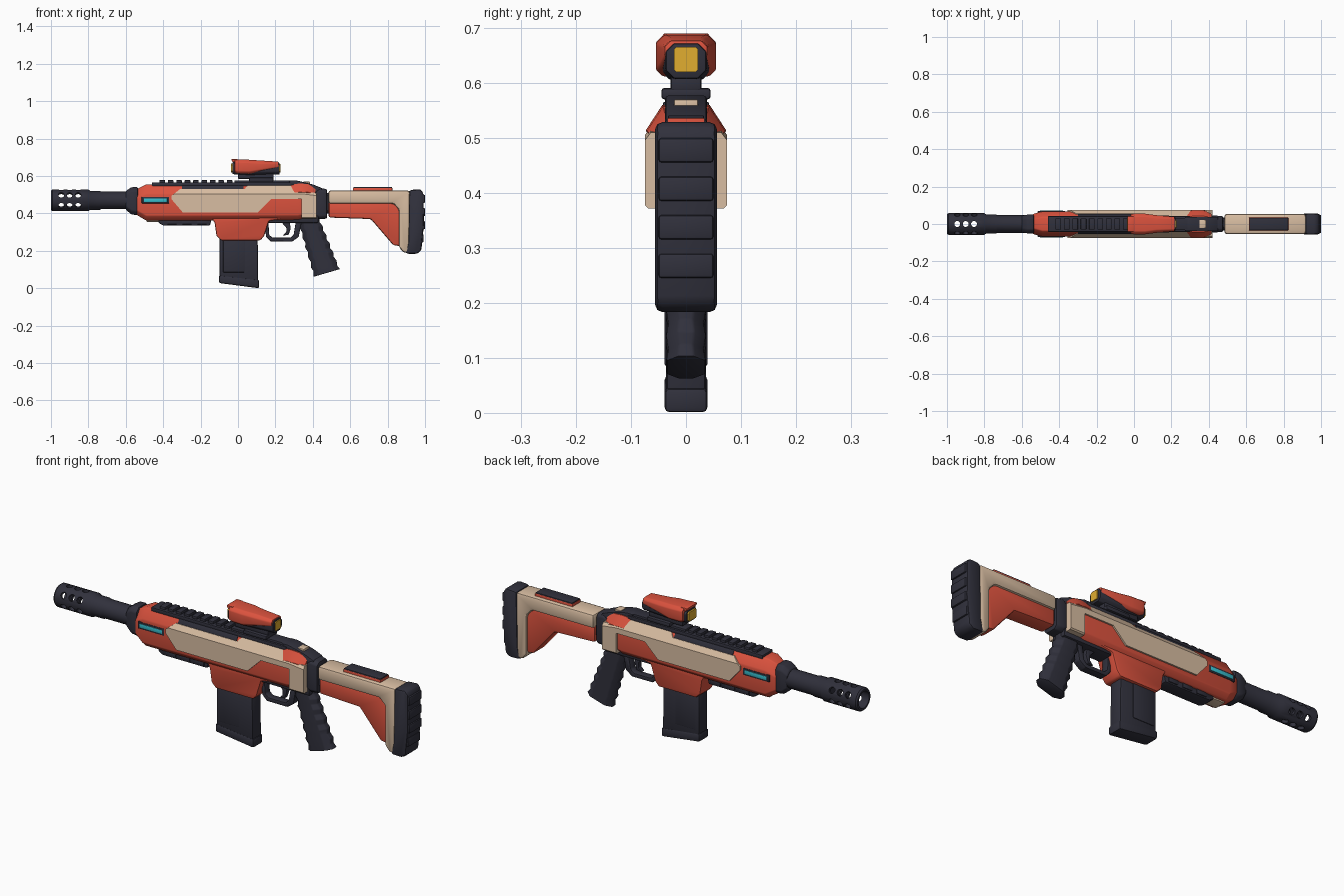
import bpy, bmesh, math
from mathutils import Vector

cube = bpy.data.objects.get("Cube")
if cube:
    bpy.data.objects.remove(cube, do_unlink=True)


def material(name, rgb):
    m = bpy.data.materials.new(name)
    m.use_nodes = True
    m.diffuse_color = (*rgb, 1)
    m.node_tree.nodes["Principled BSDF"].inputs["Base Color"].default_value = (*rgb, 1)
    return m


RED = material("orange red", (0.71, 0.085, 0.048))
CREAM = material("cream", (0.69, 0.51, 0.36))
DARK = material("dark slate", (0.03, 0.03, 0.045))
TEAL = material("teal", (0.04, 0.52, 0.62))
YELLOW = material("amber lens", (0.75, 0.42, 0.03))


def finish(ob):
    """Apply the modifiers, then smooth with sharp edges kept."""
    dg = bpy.context.evaluated_depsgraph_get()
    mesh = bpy.data.meshes.new_from_object(ob.evaluated_get(dg))
    ob.modifiers.clear()
    ob.data = mesh
    mesh.shade_smooth()
    mesh.set_sharp_from_angle(angle=math.radians(35))
    return ob


def loft(name, rings, mat, bevel=0.0):
    """Skin a closed solid over a list of equal rings."""
    bm = bmesh.new()
    loops = [[bm.verts.new(p) for p in ring] for ring in rings]
    n = len(loops[0])
    for a, b in zip(loops, loops[1:]):
        for i in range(n):
            j = (i + 1) % n
            bm.faces.new((a[i], a[j], b[j], b[i]))
    bm.faces.new(loops[0][::-1])
    bm.faces.new(loops[-1])
    bmesh.ops.recalc_face_normals(bm, faces=bm.faces)
    mesh = bpy.data.meshes.new(name)
    bm.to_mesh(mesh)
    bm.free()
    mesh.materials.append(mat)
    ob = bpy.data.objects.new(name, mesh)
    bpy.context.collection.objects.link(ob)
    if bevel:
        mod = ob.modifiers.new("Bevel", "BEVEL")
        mod.width, mod.segments = bevel, 2
        mod.limit_method, mod.angle_limit = "ANGLE", math.radians(30)
    return finish(ob)


def prism(name, outline, w, mat, bevel=0.0):
    """Side outline in x and z, given thickness 2w across y."""
    return loft(name, [[(x, y, z) for x, z in outline] for y in (-w, w)], mat, bevel)


def box(name, x0, x1, z0, z1, w, mat, bevel=0.0):
    return prism(name, [(x0, z0), (x1, z0), (x1, z1), (x0, z1)], w, mat, bevel)


def section(x, z0, z1, w, c=0.015, ty=None, tz=None):
    """Chamfered cross-section at x, with its own upper chamfer if wanted."""
    ty, tz = ty or c, tz or c
    half = [(w - c, z0), (w, z0 + c), (w, z1 - tz), (w - ty, z1)]
    return [(x, y, z) for y, z in half] + [(x, -y, z) for y, z in half[::-1]]


def circle(c, axis, r, n=24):
    axis = Vector(axis).normalized()
    u = axis.orthogonal().normalized()
    v = axis.cross(u)
    return [Vector(c) + r * (math.cos(t) * u + math.sin(t) * v)
            for t in (2 * math.pi * i / n for i in range(n))]


def boolean(ob, cutter, operation):
    mod = ob.modifiers.new("Cut", "BOOLEAN")
    mod.object, mod.operation, mod.solver = cutter, operation, "EXACT"
    finish(ob)
    bpy.data.objects.remove(cutter, do_unlink=True)


# Barrel and hollow muzzle with six rows of vents
AXIS = 0.47
barrel = [(-.5, .047), (-.73, .047), (-.74, .051), (-.79, .051), (-.80, .058), (-.992, .058),
          (-1, .052), (-1, .042), (-.82, .042)]
muzzle = loft("barrel", [circle((x, 0, AXIS), (1, 0, 0), r) for x, r in barrel], DARK)
for x in (-.945, -.90, -.855):
    for k in range(3):
        a = math.radians(30 + 60 * k)
        d = Vector((0, math.cos(a), math.sin(a)))
        c = Vector((x, 0, AXIS))
        drill = loft("vent_cutter", [circle(c + s * d, d, .016, 12) for s in (-.1, .1)], DARK)
        drill.hide_render = True
        boolean(muzzle, drill, "DIFFERENCE")
loft("front_collar", [section(-.60, .42, .52, .045, .02), section(-.57, .395, .54, .05, .02),
                      section(-.535, .39, .54, .05, .02)], DARK, .006)

# Receiver body
stations = [(-.542, .392, .53, .053), (-.49, .362, .555, .067),
            (.32, .365, .555, .067), (.41, .385, .53, .06)]
loft("body", [section(x, a, b, w, .025, .03, .05) for x, a, b, w in stations], RED, .005)
loft("rear_shoulder", [section(.27, .505, .553, .068, .004, .03, .046),
                       section(.33, .51, .56, .073, .004, .03, .046),
                       section(.375, .51, .557, .072, .004, .03, .046),
                       section(.415, .495, .532, .06, .004, .025, .03)], RED, .003)

# Raised side panels follow the body shape
panel = loft("side_panels", [section(x, .366, b, .075, .012, .034, .046)
                             for x, b in ((-.4, .551), (.34, .551), (.43, .54))], CREAM)
outline = [(-.355, .495), (-.31, .53), (.035, .53), (.07, .57), (.295, .57), (.33, .517), (.42, .51),
           (.42, .372), (.34, .372), (.34, .478), (.18, .478), (.105, .405), (-.295, .405),
           (-.355, .475)]
cutter = prism("panel_cutter", outline, .2, CREAM)
cutter.hide_render = True
boolean(panel, cutter, "INTERSECT")
loft("panel_top_slot", [section(x, .528, .551, .0545, .002, .013, .019) for x in (-.3, .03)], DARK)

# Glowing side slots
box("light_slot_frame", -.515, -.368, .454, .489, .069, DARK, .002)
box("light_slot", -.503, -.378, .462, .481, .071, TEAL, .001)
box("chin_plate", -.49, -.42, .355, .375, .03, CREAM, .004)

# Magazine well, magazine and lower frame
prism("magazine_well", [(-.16, .41), (.33, .41), (.33, .385), (.165, .36), (.14, .28), (.12, .256),
                        (-.09, .256), (-.115, .28), (-.125, .35)], .052, RED, .008)
prism("magazine", [(-.098, .28), (.105, .28), (.108, .03), (-.098, .05)], .036, DARK, .009)
prism("magazine_base", [(-.102, .07), (.113, .045), (.113, 0), (-.102, .028)], .039, DARK, .009)
box("magazine_side_rib", -.08, .035, .085, .27, .039, DARK, .004)
box("lower_frame", .14, .43, .35, .392, .042, DARK, .008)

# Trigger and guard
prism("trigger_guard", [(.14, .36), (.15, .275), (.175, .25), (.29, .25), (.325, .275), (.34, .36),
                        (.31, .36), (.297, .285), (.28, .27), (.185, .27), (.167, .285), (.162, .36)],
      .02, DARK, .004)
prism("trigger", [(.225, .36), (.275, .36), (.282, .32), (.27, .285), (.24, .282),
                  (.258, .3), (.258, .325)], .012, DARK, .003)

# Ribbed pistol grip, leaning back
rings = []
count = 13
for i in range(count):
    t = i / (count - 1)
    c = Vector((.375 + .1 * t, 0, .375 - .293 * t))
    along = Vector((.96, 0, .05 + .23 * t)).normalized()
    depth = .06 + .014 * t - (.009 if i % 2 else 0)
    w = .036 - (.004 if i % 2 else 0)
    rings.append([c + along * depth * u + Vector((0, w * v, 0)) for u, v in
                  ((1, .4), (.6, 1), (-.6, 1), (-1, .4), (-1, -.4), (-.6, -1), (.6, -1), (1, -.4))])
loft("grip", rings, DARK, .004)

# Underside rail
prism("under_rail", [(-.425, .375), (-.14, .375), (-.15, .335), (-.40, .335), (-.425, .35)],
      .035, DARK, .006)
for i in range(3):
    x = -.38 + i * .08
    box("under_rail_pad", x, x + .055, .342, .364, .039, DARK, .003)

# Top rail
box("rail_base", -.46, .30, .545, .566, .042, DARK, .004)
for i in range(9):
    x = -.42 + i * .045
    box("rail_tooth", x, x + .03, .56, .578, .03, DARK, .003)
box("rail_rear", -.02, .29, .56, .577, .032, DARK, .004)
prism("rear_cover", [(.27, .577), (.31, .577), (.40, .555), (.45, .535), (.45, .38), (.38, .38),
                     (.30, .53)], .038, DARK, .006)
box("rear_tab", .35, .385, .55, .57, .022, CREAM, .003)

# Sight
box("sight_mount", .06, .19, .57, .591, .045, DARK, .006)
box("sight_neck", 0, .19, .585, .615, .028, DARK, .005)
loft("sight_frame", [section(-.030, .610, .674, .042), section(.06, .605, .675, .044),
                     section(.222, .608, .672, .037)], DARK, .004)
loft("sight_hood", [section(-.018, .620, .69, .053, .01, .015, .015),
                    section(.0, .613, .689, .055, .012, .015, .015),
                    section(.06, .612, .687, .055, .012, .015, .015),
                    section(.12, .622, .683, .047, .012, .015, .015),
                    section(.217, .640, .677, .039, .010)], RED, .004)
prism("sight_visor", [(-.036, .69), (0, .69), (0, .674), (-.03, .674)], .042, RED, .003)
loft("rear_lens", [section(x, .62, .665, .022, .004) for x in (.21, .227)], YELLOW)
loft("front_lens", [section(x, .620, .666, .032, .006) for x in (-.038, -.02)], YELLOW)

# Stock joint
loft("joint_collar", [section(.415, .38, .52, .045), section(.435, .37, .537, .045),
                      section(.475, .372, .53, .042)], DARK, .005)
loft("joint_tube", [section(x, .40, .51, .03) for x in (.46, .50)], DARK)

# Stock
prism("stock_frame", [(.483, .523), (.92, .523), (.915, .19), (.885, .19), (.86, .22),
                      (.86, .42), (.83, .452), (.483, .452)], .054, CREAM, .014)
prism("stock_brace", [(.485, .465), (.87, .465), (.87, .225), (.83, .23), (.71, .37),
                      (.485, .378)], .042, RED, .01)
box("stock_rest_rim", .615, .825, .51, .536, .034, RED, .002)
box("stock_rest", .617, .823, .53, .541, .033, DARK, .003)

# Butt pad with ridges
prism("butt_pad", [(.915, .525), (.975, .53), (.992, .51), (.994, .34), (.98, .20), (.955, .183),
                   (.895, .185), (.91, .25)], .056, DARK, .013)
for i in range(4):
    z = .245 + i * .07
    box("butt_pad_ridge", .93, 1 - .008 * (i == 0), z, z + .045, .05, DARK, .006)
